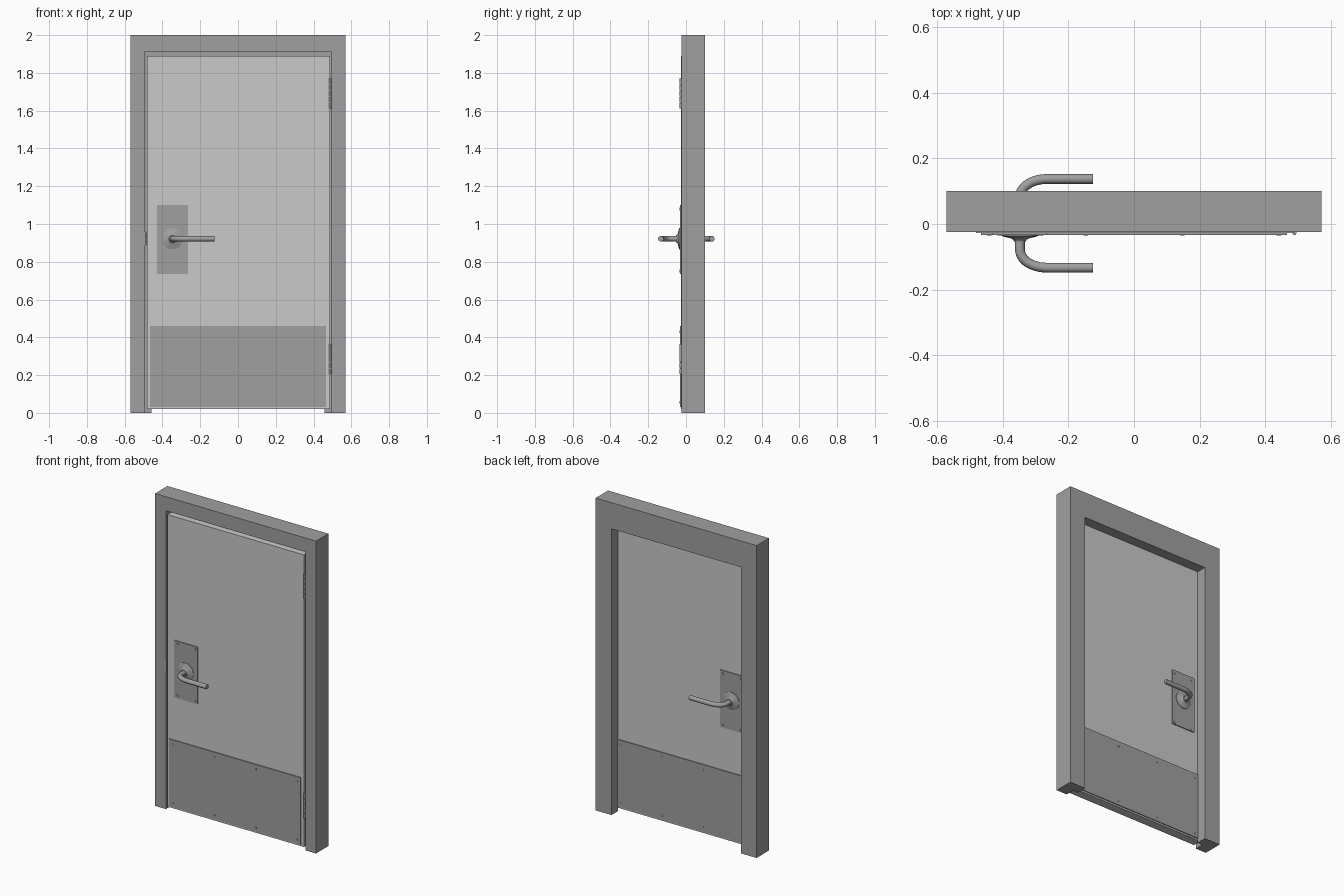
import bpy
import bmesh
import math
from mathutils import Matrix, Vector

cube = bpy.data.objects.get("Cube")
if cube:
    bpy.data.objects.remove(cube, do_unlink=True)


def material(name, value):
    m = bpy.data.materials.new(name)
    m.use_nodes = True
    colour = (value, value, value, 1)
    m.diffuse_color = colour
    m.node_tree.nodes["Principled BSDF"].inputs["Base Color"].default_value = colour
    return m


GREY = material("mid grey", 0.35)
PALE = material("pale grey", 0.59)

DOOR_FRONT, DOOR_BACK = -0.027, 0.031
HANDLE_X, HANDLE_Z = -0.347, 0.922


def finish(name, bm, mat, smooth=False):
    bmesh.ops.recalc_face_normals(bm, faces=bm.faces)
    mesh = bpy.data.meshes.new(name)
    bm.to_mesh(mesh)
    bm.free()
    mesh.materials.append(mat)
    ob = bpy.data.objects.new(name, mesh)
    bpy.context.collection.objects.link(ob)
    if smooth:
        bpy.ops.object.select_all(action="DESELECT")
        ob.select_set(True)
        bpy.context.view_layer.objects.active = ob
        bpy.ops.object.shade_smooth_by_angle(angle=math.radians(40))
    return ob


def box(name, x, y, z, mat):
    """Box from (low, high) pairs on each axis."""
    bm = bmesh.new()
    bmesh.ops.create_cube(bm, size=1)
    for v in bm.verts:
        v.co = Vector([(a + b) / 2 + c * (b - a) for (a, b), c in zip((x, y, z), v.co)])
    return finish(name, bm, mat)


def cylinders(name, items, radius, depth, axis, mat, sides=12):
    """Several equal cylinders in one object."""
    bm = bmesh.new()
    turn = Matrix.Rotation(math.pi / 2, 4, "X") if axis == "y" else Matrix()
    for p in items:
        bmesh.ops.create_cone(bm, cap_ends=True, segments=sides, radius1=radius,
                              radius2=radius, depth=depth,
                              matrix=Matrix.Translation(p) @ turn)
    return finish(name, bm, mat, True)


# Door frame: rebated section carried up, across and down with mitred corners.
# Each point is (inset at jamb, inset at head, y).
def build_frame():
    section = [(0, 0, -0.025), (0.076, 0.09, -0.025), (0.076, 0.09, 0.034),
               (0.112, 0.168, 0.034), (0.112, 0.168, 0.1), (0, 0, 0.1)]
    bm = bmesh.new()
    rings = []
    for side, at_top in ((-1, 0), (-1, 1), (1, 1), (1, 0)):
        rings.append([bm.verts.new((side * (0.57 - j), y, (2 - h) * at_top))
                      for j, h, y in section])
    n = len(section)
    for a, b in zip(rings, rings[1:]):
        for i in range(n):
            k = (i + 1) % n
            bm.faces.new((a[i], a[k], b[k], b[i]))
    bm.faces.new(rings[0])
    bm.faces.new(rings[-1])
    finish("door_frame", bm, GREY)


build_frame()
box("door_leaf", (-0.481, 0.486), (DOOR_FRONT, DOOR_BACK), (0.02, 1.89), PALE)


# Lever: a bent round bar
def lever(name, face, out):
    curve = bpy.data.curves.new(name, "CURVE")
    curve.dimensions = "3D"
    curve.bevel_depth = 0.0148
    curve.bevel_resolution = 5
    curve.resolution_u = 12
    curve.use_fill_caps = True
    spline = curve.splines.new("BEZIER")
    spline.bezier_points.add(3)
    # (x offset, reach from door, handle direction x, handle direction y)
    path = [(0, 0, 0, 0.01), (0, 0.05, 0, 0.032),
            (0.085, 0.106, 0.05, 0), (0.222, 0.106, 0.03, 0)]
    for bp, (dx, reach, hx, hy) in zip(spline.bezier_points, path):
        bp.handle_left_type = bp.handle_right_type = "FREE"
        co = Vector((HANDLE_X + dx, face + out * reach, HANDLE_Z))
        tangent = Vector((hx, out * hy, 0))
        bp.co = co
        bp.handle_left = co - tangent
        bp.handle_right = co + tangent
    temp = bpy.data.objects.new(name + "_path", curve)
    bpy.context.collection.objects.link(temp)
    graph = bpy.context.evaluated_depsgraph_get()
    mesh = bpy.data.meshes.new_from_object(temp.evaluated_get(graph))
    bm = bmesh.new()
    bm.from_mesh(mesh)
    bpy.data.objects.remove(temp, do_unlink=True)
    bpy.data.meshes.remove(mesh)
    bmesh.ops.remove_doubles(bm, verts=bm.verts, dist=0.0001)
    for f in bm.faces:
        f.material_index = 0
    finish(name, bm, GREY, True)


# Rosette: turned collar around the lever
def rosette(name, face, out):
    profile = [(0.056, 0), (0.056, 0.009), (0.048, 0.012), (0.03, 0.016),
               (0.021, 0.02), (0.018, 0.026), (0, 0.026)]
    bm = bmesh.new()
    verts = [bm.verts.new((HANDLE_X + r, face + out * d, HANDLE_Z)) for r, d in profile]
    edges = [bm.edges.new(pair) for pair in zip(verts, verts[1:])]
    bmesh.ops.spin(bm, geom=verts + edges, cent=(HANDLE_X, 0, HANDLE_Z), axis=(0, 1, 0),
                   angle=math.tau, steps=32)
    bmesh.ops.remove_doubles(bm, verts=bm.verts, dist=0.0001)
    finish(name, bm, GREY, True)


# Hardware repeated on both faces of the door
for side, face, out in (("front", DOOR_FRONT, -1), ("back", DOOR_BACK, 1)):
    skin = sorted((face, face + out * 0.006))
    box(side + "_kick_plate", (-0.466, 0.466), skin, (0.03, 0.46), GREY)
    box(side + "_handle_plate", (-0.43, -0.265), skin, (0.735, 1.1), GREY)
    head = face + out * 0.006
    cylinders(side + "_kick_plate_screws",
              [(x, head, z) for x in (-0.44, -0.147, 0.147, 0.44) for z in (0.057, 0.43)],
              0.007, 0.005, "y", GREY)
    cylinders(side + "_handle_plate_screws",
              [(x, head, z) for x in (-0.408, -0.283) for z in (0.75, 1.08)],
              0.008, 0.005, "y", GREY)
    rosette(side + "_rosette", face, out)
    lever(side + "_lever", face, out)

# Hinges: stacked knuckles on the left edge with a leaf in the gap
for name, low in (("lower_hinge", 0.205), ("upper_hinge", 1.61)):
    step = 0.16 / 5
    cylinders(name + "_knuckles",
              [(0.488, -0.028, low + step * (i + 0.5)) for i in range(5)],
              0.006, step - 0.002, "z", GREY)
    box(name + "_leaf", (0.484, 0.494), (-0.026, 0.025), (low, low + 0.16), GREY)

# Latch bolt and its plates in the gap on the right edge
box("latch_plate", (-0.484, -0.48), (-0.018, 0.022), (0.885, 0.96), GREY)
box("latch_bolt", (-0.494, -0.482), (-0.01, 0.012), (0.905, 0.94), GREY)
box("strike_plate", (-0.495, -0.491), (-0.024, 0.025), (0.885, 0.96), GREY)
